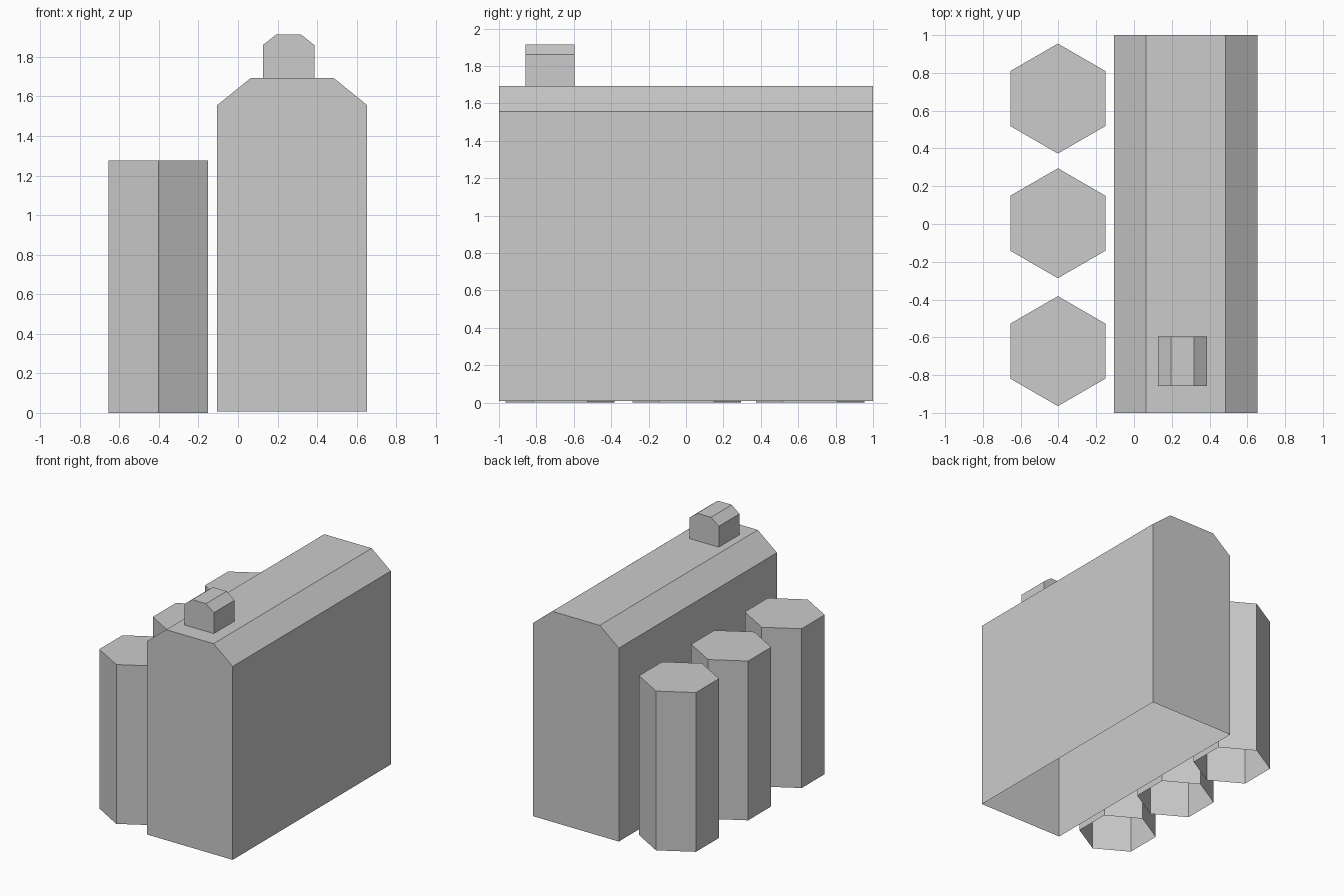
import bpy, bmesh
from math import sin, cos, radians

if "Cube" in bpy.data.objects:
    bpy.data.objects.remove(bpy.data.objects["Cube"])


def extrude_outline(name, points, direction, open_faces):
    """Extrude a closed outline along direction, then drop the unwanted faces."""
    bm = bmesh.new()
    base = bm.faces.new([bm.verts.new(p) for p in points])
    result = bmesh.ops.extrude_face_region(bm, geom=[base], use_keep_orig=True)
    moved = [v for v in result["geom"] if isinstance(v, bmesh.types.BMVert)]
    bmesh.ops.translate(bm, vec=direction, verts=moved)
    bmesh.ops.recalc_face_normals(bm, faces=bm.faces)
    bm.normal_update()
    bottoms = [f for f in bm.faces if f.normal.z < -0.9] if open_faces else []
    bmesh.ops.delete(bm, geom=bottoms, context="FACES")
    mesh = bpy.data.meshes.new(name)
    bm.to_mesh(mesh)
    bm.free()
    obj = bpy.data.objects.new(name, mesh)
    bpy.context.collection.objects.link(obj)
    return obj


def chamfered_block(name, cx, half, top_half, z0, shoulder, top, y0, y1):
    """Block with two sloped roof edges, open underneath."""
    right = [(half, z0), (half, shoulder), (top_half, top)]
    outline = right + [(-x, z) for x, z in reversed(right)]
    return extrude_outline(name, [(cx + x, y0, z) for x, z in outline],
                           (0, y1 - y0, 0), True)


# Main hall and the small roof vent
chamfered_block("main_hall", 0.274, 0.379, 0.21, 0.008, 1.556, 1.693, -1.0, 1.0)
chamfered_block("roof_vent", 0.256, 0.13, 0.061, 1.693, 1.86, 1.914, -0.857, -0.595)

# Row of hexagonal silos, open underneath
for i, cy in enumerate((-0.673, 0.004, 0.664)):
    ring = [(-0.403 + 0.291 * cos(radians(90 + 60 * k)),
             cy + 0.291 * sin(radians(90 + 60 * k)), 0.0) for k in range(6)]
    extrude_outline(f"silo_{i + 1}", ring, (0, 0, 1.275), True)
